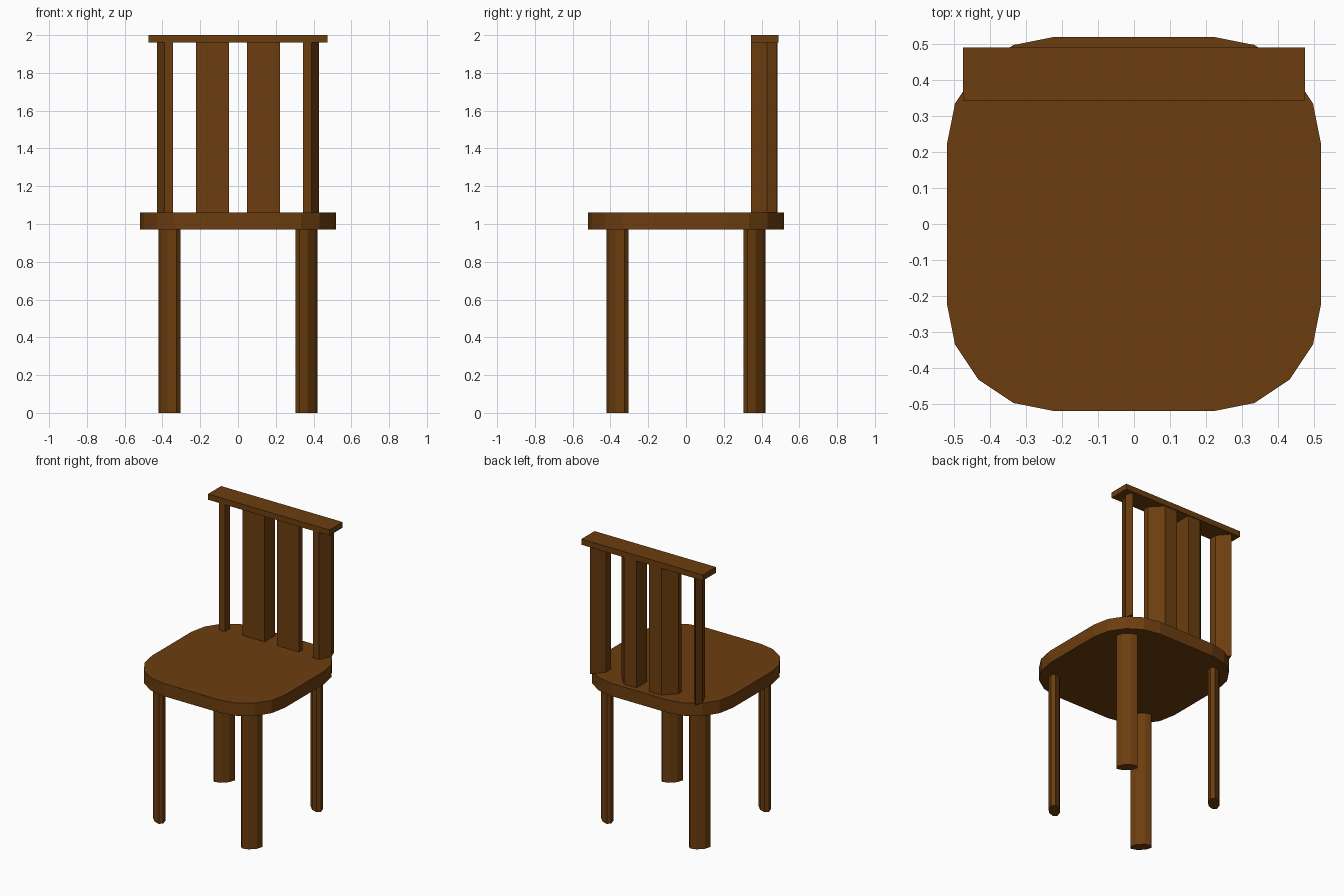
import bpy, bmesh, math

if "Cube" in bpy.data.objects:
    bpy.data.objects.remove(bpy.data.objects["Cube"])

wood = bpy.data.materials.new("dark brown wood")
wood.diffuse_color = (0.150, 0.047, 0.0045, 1)
wood.use_nodes = True
wood.node_tree.nodes["Principled BSDF"].inputs["Base Color"].default_value = wood.diffuse_color


def prism(name, outline, z0, z1):
    """Extrude a flat outline of (x, y) points from z0 to z1."""
    bm = bmesh.new()
    face = bm.faces.new([bm.verts.new((x, y, z0)) for x, y in outline])
    top = bmesh.ops.extrude_face_region(bm, geom=[face])["geom"]
    for v in top:
        if isinstance(v, bmesh.types.BMVert):
            v.co.z = z1
    bmesh.ops.recalc_face_normals(bm, faces=bm.faces)
    mesh = bpy.data.meshes.new(name)
    bm.to_mesh(mesh)
    bm.free()
    mesh.materials.append(wood)
    obj = bpy.data.objects.new(name, mesh)
    bpy.context.collection.objects.link(obj)
    return obj


# Seat: rounded square, four segments per corner
seat = []
for q, (sx, sy) in enumerate([(1, 1), (-1, 1), (-1, -1), (1, -1)]):
    for i in range(5):
        a = math.radians(90 * q + 22.5 * i)
        seat.append((sx * 0.22 + 0.3 * math.cos(a), sy * 0.22 + 0.3 * math.sin(a)))
prism("seat", seat, 0.97, 1.06)

# Legs: flattened octagons, turned so the wide side faces each corner
for sx, side in ((-1, "left"), (1, "right")):
    for sy, end in ((-1, "front"), (1, "back")):
        pts = []
        for i in range(8):
            a = math.radians(22.5 + 45 * i)
            t, r = 0.0727 * math.cos(a), 0.038 * math.sin(a)
            pts.append((sx * (0.3625 + (t + r) * math.sqrt(0.5)),
                        sy * (0.3625 + (r - t) * math.sqrt(0.5))))
        prism(f"{end}_{side}_leg", pts, 0, 0.97)

# Back posts and slats: five-sided sections, mirrored left and right
post = [(0.345, 0.345), (0.39, 0.345), (0.43, 0.43), (0.412, 0.482), (0.345, 0.402)]
slat = [(0.048, 0.366), (0.222, 0.366), (0.222, 0.402), (0.146, 0.484), (0.048, 0.484)]
for sx, side in ((-1, "left"), (1, "right")):
    for name, section in (("back_post", post), ("back_slat", slat)):
        prism(f"{side}_{name}", [(sx * x, y) for x, y in section], 1.06, 1.96)

# Top rail
prism("top_rail", [(-0.475, 0.343), (0.475, 0.343), (0.475, 0.49), (-0.475, 0.49)], 1.96, 2.0)
